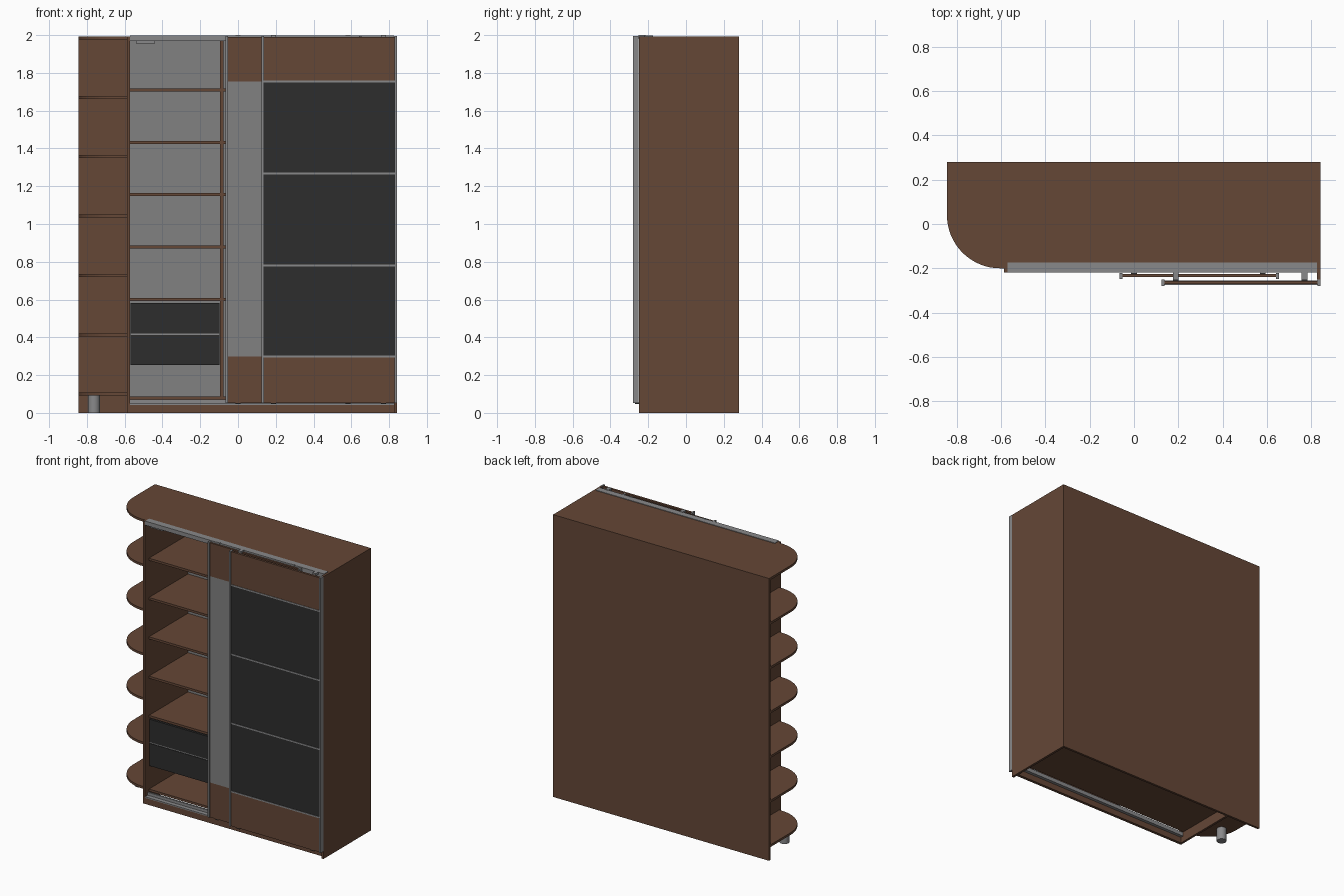
import bpy, bmesh, math

cube = bpy.data.objects.get("Cube")
if cube:
    bpy.data.objects.remove(cube, do_unlink=True)


def material(name, rgb):
    m = bpy.data.materials.new(name)
    m.use_nodes = True
    m.diffuse_color = (*rgb, 1)
    bsdf = next(n for n in m.node_tree.nodes if n.type == 'BSDF_PRINCIPLED')
    bsdf.inputs["Base Color"].default_value = (*rgb, 1)
    return m


wood = material("brown wood", (0.13, 0.063, 0.037))
grey = material("mid grey", (0.22, 0.22, 0.22))
metal = material("aluminium", (0.25, 0.25, 0.255))
black = material("charcoal", (0.026, 0.026, 0.026))


def finish(name, bm, mat):
    bmesh.ops.recalc_face_normals(bm, faces=bm.faces)
    mesh = bpy.data.meshes.new(name)
    bm.to_mesh(mesh)
    bm.free()
    mesh.materials.append(mat)
    ob = bpy.data.objects.new(name, mesh)
    bpy.context.collection.objects.link(ob)
    return ob


def box(name, mat, x, y, z):
    """Box from (min, max) pairs on each axis."""
    bm = bmesh.new()
    bmesh.ops.create_cube(bm, size=1)
    for v in bm.verts:
        v.co = [r[0] if c < 0 else r[1] for c, r in zip(v.co, (x, y, z))]
    return finish(name, bm, mat)


T = 0.016                       # board thickness
TOP = 1.993
LEFT, RIGHT = -0.572, 0.826     # inner faces of the side panels
BACK = 0.264
FRONT = -0.176                  # front edge of the inner shelves

# Carcass
box("back_panel", wood, (-0.845, 0.842), (BACK, 0.28), (0, TOP))
box("left_panel", wood, (LEFT - T, LEFT), (-0.22, BACK), (0, TOP))
box("right_panel", wood, (RIGHT, 0.842), (-0.25, BACK), (0, TOP))
box("top_panel", wood, (LEFT, RIGHT), (FRONT, BACK), (TOP - T, TOP))
box("bottom_panel", wood, (LEFT, RIGHT), (FRONT, BACK), (0.072, 0.088))
box("front_plinth", wood, (LEFT, RIGHT), (-0.22, -0.2), (0, 0.042))
box("inner_back_lining", grey, (LEFT, RIGHT), (BACK - 0.006, BACK), (0.088, TOP - T))
DIV = -0.094
box("divider", wood, (DIV, DIV + 0.018), (FRONT, BACK - 0.006), (0.088, TOP - T))

# Inner shelves on both sides of the divider
for i in range(5):
    z = 0.6 + 0.2775 * i
    for side, x in (("left", (LEFT, DIV)), ("right", (DIV + 0.018, RIGHT))):
        box(f"{side}_shelf_{i + 1}", wood, x, (FRONT, BACK - 0.006), (z - T / 2, z + T / 2))

# Drawers
for i, (low, high) in enumerate(((0.253, 0.412), (0.421, 0.582))):
    box(f"drawer_front_{i + 1}", black, (LEFT + 0.003, DIV - 0.003), (FRONT, FRONT + T), (low, high))
    box(f"drawer_box_{i + 1}", black, (LEFT + 0.015, DIV - 0.015), (FRONT + T, 0.22),
        (low + 0.015, high - 0.02))
box("drawer_pull_strip", metal, (LEFT + 0.003, DIV - 0.003), (FRONT + 0.004, FRONT + T), (0.412, 0.421))


# Rounded open shelves at the end
def rounded_shelf(name, top):
    r, cx, cy = 0.24, -0.605, 0.04
    pts = [(LEFT - T, BACK), (-0.845, BACK)]
    for k in range(17):
        a = math.pi + math.pi / 2 * k / 16
        pts.append((cx + r * math.cos(a), cy + r * math.sin(a)))
    pts.append((LEFT - T, cy - r))
    bm = bmesh.new()
    face = bm.faces.new([bm.verts.new((x, y, top - T)) for x, y in pts])
    new = bmesh.ops.extrude_face_region(bm, geom=[face])["geom"]
    bmesh.ops.translate(bm, vec=(0, 0, T), verts=[g for g in new if isinstance(g, bmesh.types.BMVert)])
    finish(name, bm, wood)


for i in range(7):
    rounded_shelf(f"rounded_shelf_{i + 1}", TOP - 0.3143 * i)

# Round foot below the end shelves
bm = bmesh.new()
bmesh.ops.create_cone(bm, cap_ends=True, segments=32, radius1=0.032, radius2=0.032, depth=0.092)
bmesh.ops.translate(bm, vec=(-0.762, -0.01, 0.046), verts=bm.verts)
foot = finish("foot", bm, metal)
bpy.context.view_layer.objects.active = foot
foot.select_set(True)
bpy.ops.object.shade_smooth_by_angle()

# Sliding tracks
box("top_track_plate", metal, (LEFT, RIGHT), (-0.22, -0.175), (TOP, 1.997))
box("top_track_lip", metal, (LEFT, RIGHT), (-0.22, -0.212), (1.968, TOP))
box("top_track_rear_lip", metal, (LEFT, RIGHT), (-0.184, FRONT), (1.968, TOP))
box("bottom_track_plate", metal, (LEFT, RIGHT), (-0.22, -0.178), (0.042, 0.05))
box("bottom_track_lip", metal, (LEFT, RIGHT), (-0.19, -0.178), (0.05, 0.07))
box("track_stop", metal, (-0.54, -0.44), (-0.208, -0.19), (1.955, 1.978))


# Sliding doors: aluminium uprights, stacked panels, thin crossbars
def door(name, x0, x1, y0, y1, infill):
    low, high, w = 0.053, 1.994, 0.013
    for side, x in (("left", (x0, x0 + w)), ("right", (x1 - w, x1))):
        box(f"{name}_{side}_upright", metal, x, (y0, y1), (low, high))
    inner = (x0 + w, x1 - w)
    bars = [0.298, 0.78, 1.267, 1.755]
    edges = [low] + bars + [high - 0.004]
    for i in range(5):
        mat = wood if i in (0, 4) else infill
        box(f"{name}_panel_{i + 1}", mat, inner, (y0 + 0.008, y1 - 0.006), (edges[i], edges[i + 1]))
    if infill == black:
        for i, z in enumerate(bars):
            box(f"{name}_crossbar_{i + 1}", metal, inner, (y0 + 0.005, y1 - 0.005), (z - 0.005, z + 0.005))
    # Rollers at both ends
    for side, x in (("left", x0 + 0.065), ("right", x1 - 0.072)):
        box(f"{name}_{side}_hanger", metal, (x - 0.013, x + 0.013), (-0.215, y1 - 0.002), (1.982, 2.0))
        box(f"{name}_{side}_lower_guide", black, (x - 0.013, x + 0.013), (y0 + 0.01, -0.195), (0.046, 0.056))


door("rear_door", -0.065, 0.654, -0.248, -0.221, grey)
door("front_door", 0.124, 0.842, -0.28, -0.2505, black)
